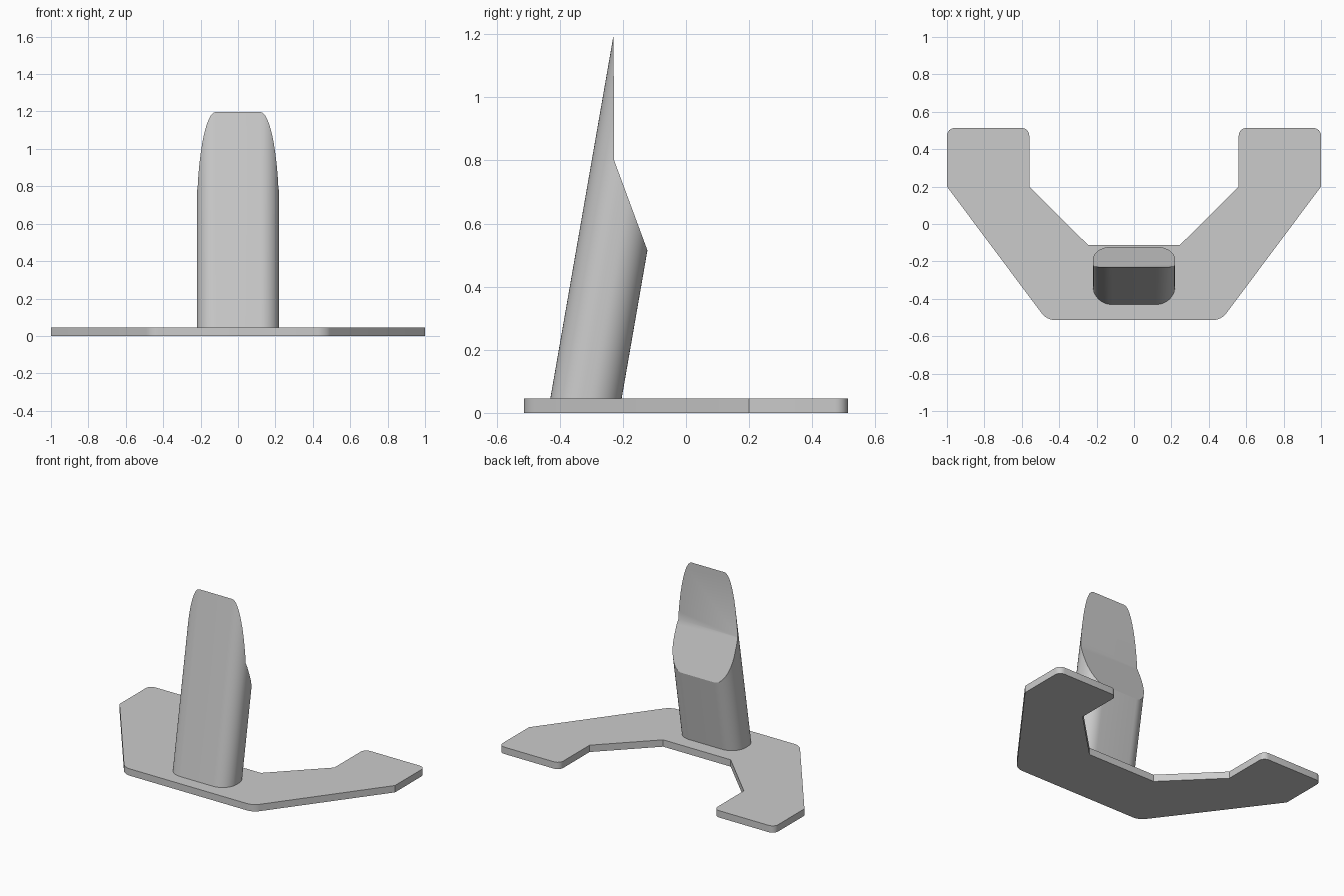
import bpy, bmesh, math

cube = bpy.data.objects.get("Cube")
if cube:
    bpy.data.objects.remove(cube, do_unlink=True)

grey = bpy.data.materials.new("light grey")
grey.use_nodes = True
colour = (0.6, 0.6, 0.6, 1)
grey.diffuse_color = colour
grey.node_tree.nodes["Principled BSDF"].inputs["Base Color"].default_value = colour

PLATE_TOP = 0.045


def rounded_face(half, radius, rounded, z, segments):
    """Flat face from the +x half of an outline, with chosen corners rounded."""
    bm = bmesh.new()
    points = half + [(-x, y) for x, y in reversed(half)]
    verts = [bm.verts.new((x, y, z)) for x, y in points]
    bm.faces.new(verts)
    corners = [v for i, v in enumerate(verts)
               if min(i, len(verts) - 1 - i) in rounded]
    bmesh.ops.bevel(bm, geom=corners, offset=radius, offset_type='OFFSET',
                    segments=segments, profile=0.5, affect='VERTICES')
    return bm


def extrude_up(bm, height):
    """Extrude all faces, keeping the bottom, and return the top vertices."""
    result = bmesh.ops.extrude_face_region(bm, geom=bm.faces[:], use_keep_orig=True)
    top = [g for g in result["geom"] if isinstance(g, bmesh.types.BMVert)]
    bmesh.ops.translate(bm, verts=top, vec=(0, 0, height))
    return top


def finish(name, bm):
    bmesh.ops.recalc_face_normals(bm, faces=bm.faces[:])
    mesh = bpy.data.meshes.new(name)
    bm.to_mesh(mesh)
    bm.free()
    mesh.materials.append(grey)
    obj = bpy.data.objects.new(name, mesh)
    bpy.context.collection.objects.link(obj)
    bpy.ops.object.select_all(action='DESELECT')
    obj.select_set(True)
    bpy.context.view_layer.objects.active = obj
    bpy.ops.object.shade_smooth_by_angle(angle=math.radians(30))


# Base plate: wide fork with two square-ended arms
plate_half = [(0.467, -0.513), (1, 0.2), (1, 0.513),
              (0.56, 0.513), (0.56, 0.2), (0.245, -0.113)]
bm = rounded_face(plate_half, 0.04, {0, 2, 3}, 0, 6)
extrude_up(bm, PLATE_TOP)
finish("base_plate", bm)

# Post: rounded column, drawn with its front at y = 0
DEPTH, STEP = 0.226, 0.071
APEX, LEDGE, BACK = 1.197, 0.8, 0.515
LEAN = 0.174
bm = rounded_face([(0.22, 0), (0.22, DEPTH)], 0.1, {0, 1}, 0.02, 12)
# Line across the column where its two sloping cuts meet
bmesh.ops.bisect_plane(bm, geom=bm.verts[:] + bm.edges[:] + bm.faces[:],
                       plane_co=(0, STEP, 0), plane_no=(0, 1, 0))
for v in extrude_up(bm, 1):
    d = v.co.y
    if d <= STEP:
        v.co.z = APEX + (LEDGE - APEX) * d / STEP
    else:
        v.co.z = LEDGE + (BACK - LEDGE) * (d - STEP) / (DEPTH - STEP)
# Lean the whole column backwards
for v in bm.verts:
    v.co.y += -0.43 + LEAN * (v.co.z - PLATE_TOP)
finish("leaning_post", bm)
